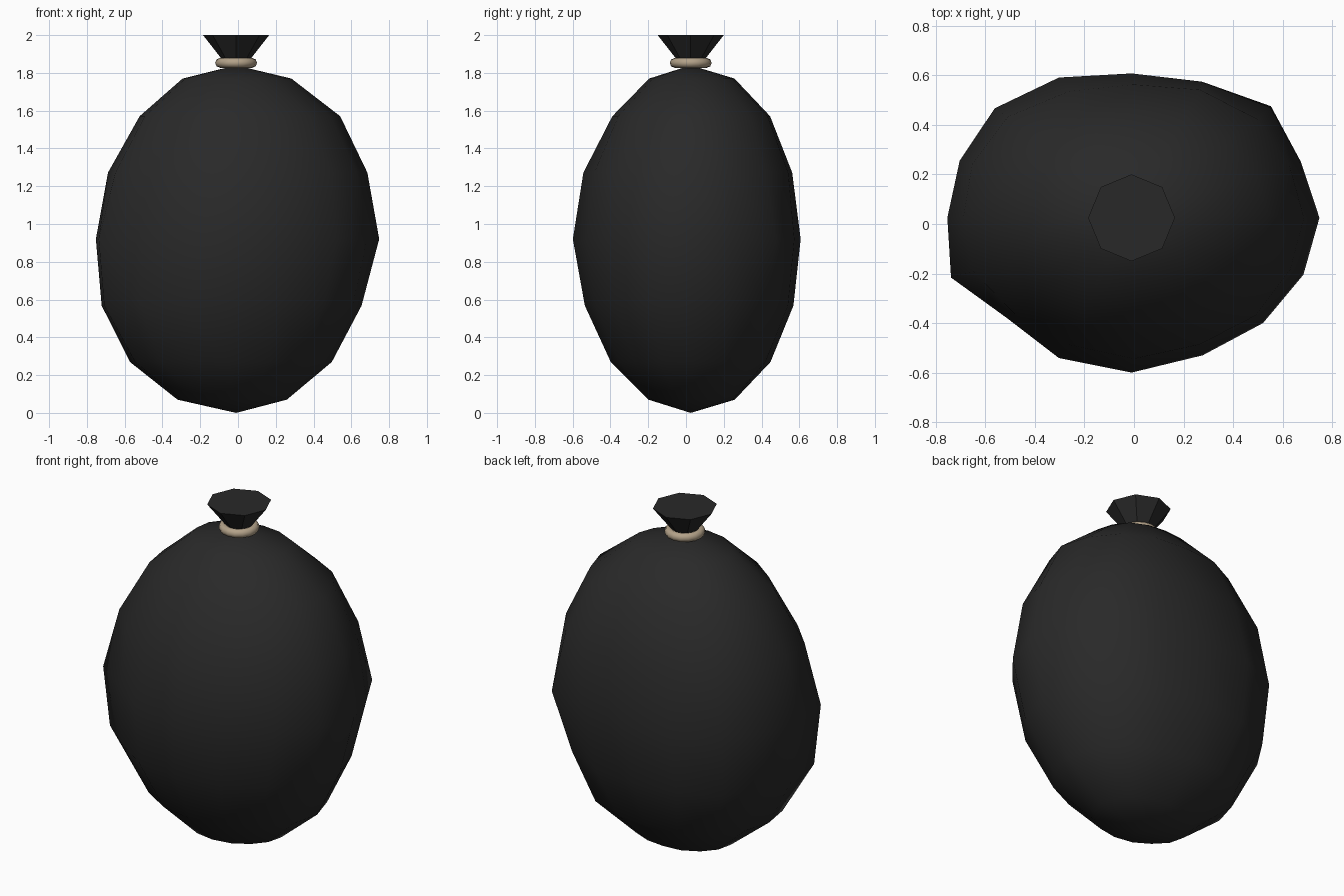
import bpy, bmesh, math, random

cube = bpy.data.objects.get("Cube")
if cube:
    bpy.data.objects.remove(cube, do_unlink=True)

random.seed(4)
CX, CY = -0.01, 0.025


def material(name, rgb):
    m = bpy.data.materials.new(name)
    m.use_nodes = True
    m.diffuse_color = (*rgb, 1)
    m.node_tree.nodes["Principled BSDF"].inputs["Base Color"].default_value = (*rgb, 1)
    return m


black = material("black plastic", (0.022, 0.022, 0.022))
tan = material("tan cord", (0.45, 0.36, 0.25))


def finish(name, bm, mat, angle):
    mesh = bpy.data.meshes.new(name)
    bmesh.ops.recalc_face_normals(bm, faces=bm.faces)
    bm.to_mesh(mesh)
    bm.free()
    ob = bpy.data.objects.new(name, mesh)
    mesh.materials.append(mat)
    bpy.context.collection.objects.link(ob)
    bpy.ops.object.select_all(action='DESELECT')
    ob.select_set(True)
    bpy.context.view_layer.objects.active = ob
    bpy.ops.object.shade_smooth_by_angle(angle=math.radians(angle))
    return ob


# Lumpy bag body: an ellipsoid with bulges around it and a slight lean per ring
bulge = [1.01, 0.985, 1.06, 0.99, 0.97, 1.02, 1.04, 1.0,
         0.99, 1.05, 0.95, 1.02, 1.04, 1.0, 1.0, 1.0]
lean_x = [0, -0.02, -0.03, -0.035, 0, 0.01, 0.01, 0, 0]
lean_y = [0, 0.01, 0.01, 0, 0, 0, 0.01, 0.01, 0]
bm = bmesh.new()
bmesh.ops.create_uvsphere(bm, u_segments=16, v_segments=8, radius=1)
for v in bm.verts:
    ring = round((math.pi - math.acos(max(-1, min(1, v.co.z)))) / (math.pi / 8))
    seg = round(math.atan2(v.co.y, v.co.x) / (math.pi / 8)) % 16
    k = bulge[seg] if ring == 4 else 1 + 0.5 * (bulge[seg] - 1) + random.uniform(-0.02, 0.02)
    v.co = (CX + v.co.x * 0.75 * k + lean_x[ring],
            CY + v.co.y * 0.6 * k + lean_y[ring],
            0.92 + v.co.z * 0.92)
finish("bag_body", bm, black, 60)

# Gathered top: an eight-sided flare above the tie
bm = bmesh.new()
rings = []
for r, z in ((0.05, 1.84), (0.175, 2.0)):
    rings.append([bm.verts.new((CX + r * math.cos(i * math.pi / 4),
                                CY + r * math.sin(i * math.pi / 4), z)) for i in range(8)])
for i in range(8):
    j = (i + 1) % 8
    bm.faces.new((rings[0][i], rings[0][j], rings[1][j], rings[1][i]))
bm.faces.new(rings[1])
bm.faces.new(rings[0][::-1])
finish("gathered_top", bm, black, 30)

# Cord tied round the neck
bpy.ops.mesh.primitive_torus_add(major_segments=16, minor_segments=8, major_radius=0.085,
                                 minor_radius=0.026, location=(CX, CY, 1.853))
cord = bpy.context.object
cord.name = "neck_cord"
cord.data.materials.append(tan)
bpy.ops.object.shade_smooth_by_angle(angle=math.radians(60))
